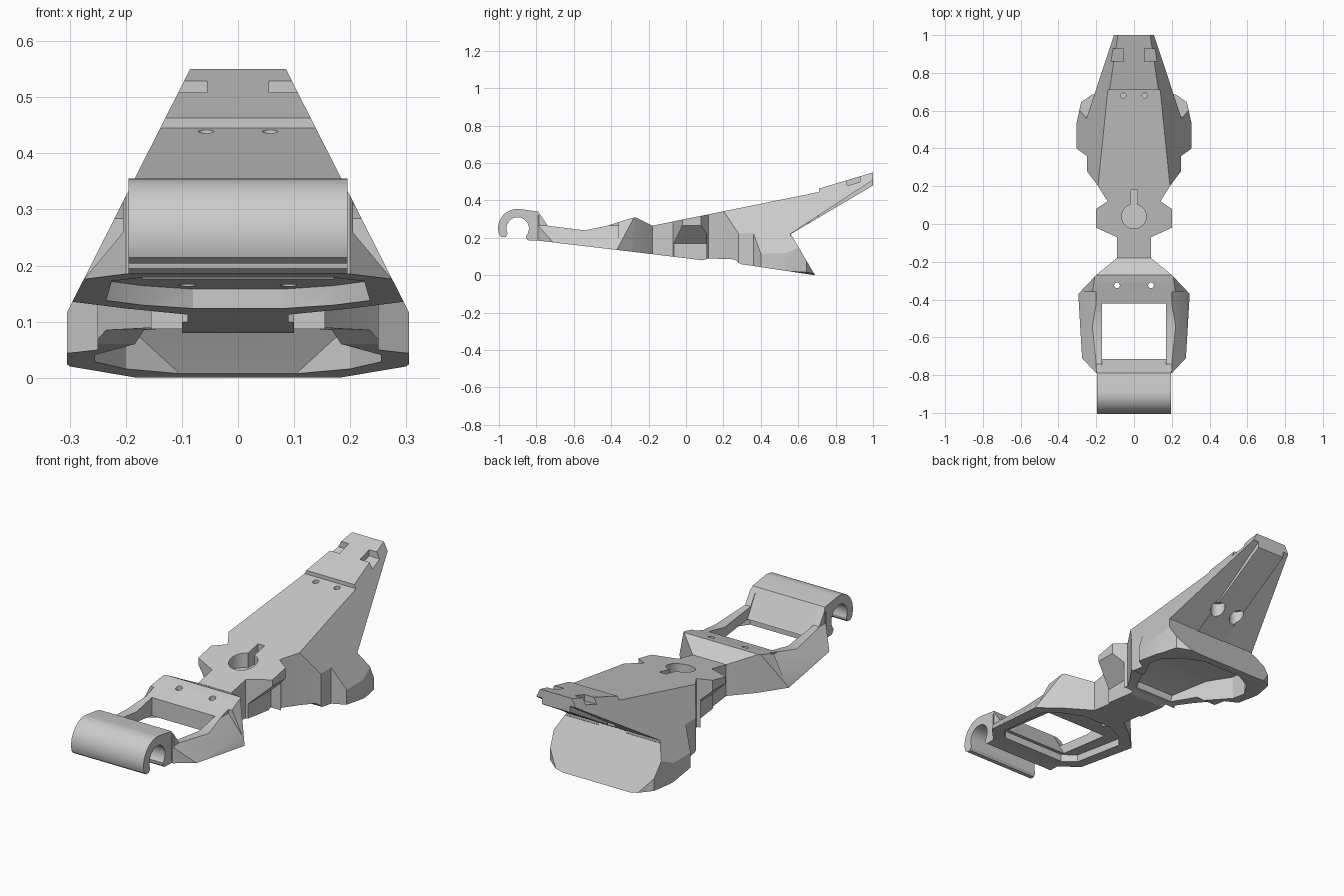
import bpy, bmesh, math
from mathutils import Vector

cube = bpy.data.objects.get("Cube")
if cube:
    bpy.data.objects.remove(cube, do_unlink=True)

grey = bpy.data.materials.new("light_grey")
grey.use_nodes = True
grey.diffuse_color = (0.6, 0.6, 0.6, 1)
grey.node_tree.nodes["Principled BSDF"].inputs["Base Color"].default_value = (0.6, 0.6, 0.6, 1)


def prism(name, pts, axis, lo, hi, slope=0.0):
    """Extrude a 2D outline along an axis; slope shears z along y."""
    place = {"x": lambda a, b, t: (t, a, b),
             "y": lambda a, b, t: (a, t, b),
             "z": lambda a, b, t: (a, b, t + slope * b)}[axis]
    bm = bmesh.new()
    ends = [[bm.verts.new(place(a, b, t)) for a, b in pts] for t in (lo, hi)]
    bm.faces.new(ends[0])
    bm.faces.new(ends[1][::-1])
    n = len(pts)
    for i in range(n):
        j = (i + 1) % n
        bm.faces.new((ends[0][i], ends[1][i], ends[1][j], ends[0][j]))
    bmesh.ops.recalc_face_normals(bm, faces=bm.faces)
    mesh = bpy.data.meshes.new(name)
    bm.to_mesh(mesh)
    bm.free()
    mesh.materials.append(grey)
    obj = bpy.data.objects.new(name, mesh)
    bpy.context.collection.objects.link(obj)
    return obj


def arc(cx, cy, r, start, end, steps):
    angles = [math.radians(start + (end - start) * i / steps) for i in range(steps + 1)]
    return [(cx + r * math.cos(a), cy + r * math.sin(a)) for a in angles]


def circle(cx, cy, r, steps=20):
    return arc(cx, cy, r, 0, 360, steps)[:-1]


def box(x0, x1, y0, y1):
    return [(x0, y0), (x1, y0), (x1, y1), (x0, y1)]


def mirrored(half):
    return half + [(-x, y) for x, y in reversed(half)]


def combine(target, tool, operation):
    """Apply one boolean and drop the tool."""
    mod = target.modifiers.new("cut", "BOOLEAN")
    mod.operation, mod.solver, mod.object = operation, "EXACT", tool
    dg = bpy.context.evaluated_depsgraph_get()
    dg.update()
    result = bpy.data.meshes.new_from_object(target.evaluated_get(dg))
    target.modifiers.clear()
    target.data = result
    bpy.data.objects.remove(tool, do_unlink=True)


def cut(*args, **kw):
    combine(body, prism("cutter", *args, **kw), "DIFFERENCE")


# Body: side profile trimmed by the cross-section and the plan outline
side = [(-.79, .185), (-.79, .34), (-.74, .265), (-.54, .24), (-.42, .265),
        (-.31, .30), (-.27, .31), (-.18, .265), (.71, .445), (.71, .463),
        (1, .55), (1, .48), (.56, .22), (.69, 0), (.29, .06), (.26, .085),
        (.12, .09), (.09, .08), (-.3, .127)]
section = mirrored([(.085, .55), (.305, .115), (.305, .02), (.18, -.001)])
section = [(x, z + .001) for x, z in section]
plan = mirrored([(.2, -.79), (.275, -.71), (.295, -.37), (.2, -.27), (.09, -.18),
                 (.09, -.07), (.2, -.02), (.2, .08), (.14, .12), (.19, .2),
                 (.25, .28), (.25, .36), (.305, .4), (.305, .53), (.28, .645),
                 (.215, .69), (.215, 1.1)])
body = prism("body", side, "x", -.4, .4)
combine(body, prism("section_trim", section, "y", -1.2, 1.2), "INTERSECT")
combine(body, prism("plan_trim", plan, "z", -.2, .8), "INTERSECT")

# Front frame: window with a sloped front wall, and a recess underneath
cut([(-.42, .6), (-.42, 0), (-.69, 0), (-.69, .17), (-.79, .34), (-.79, .6)], "x", -.17, .17)
cut(mirrored([(.17, -.735), (.225, -.68), (.235, -.39), (.17, -.32), (.08, -.27)]),
    "z", -.1, .125, slope=-.122)

# Foot: hollow underside with a sloping back wall
hollow = prism("hollow", [(.1, -.1), (.69, -.1), (.64, .01), (.55, .15), (.3, .16), (.15, .12)],
               "x", -.4, .4)
combine(hollow, prism("hollow_trim", mirrored([(.07, .08), (.2, .32), (.255, .42), (.255, .5),
                                               (.2, .585), (.09, .65)]), "z", -.2, .4), "INTERSECT")
combine(body, hollow, "DIFFERENCE")

for s in (-1, 1):
    # Sloped outer sides of the front rails
    cut([(s * .2, .265), (s * .3, .145), (s * .45, .145), (s * .45, .5), (s * .2, .5)], "y", -.785, -.36)
    # Undercut below the side wings
    cut([(s * .21, .275), (s * .1, .17), (s * .1, -.2), (s * .5, -.2), (s * .5, .275)], "y", -.1, .11)
    # Stepped edges under the tail
    cut([(.56, .21), (.56, .222), (1.1, .575), (1.1, .4)], "x", *sorted((s * .075, s * .4)))
    # Notches on top of the tail
    cut(box(s * .055, s * .2, .86, .93), "z", .22, .4, slope=.3)
    # Screw holes, with wide seats below the tail
    cut(circle(s * .09, -.325, .015), "z", 0, .5)
    cut(circle(s * .057, .68, .014), "z", .26, .6)
    cut(circle(s * .057, .68, .034), "z", .25, .34)

# Keyhole pocket in the deck
keyhole = [(.018, .18), (-.018, .18)] + arc(0, .04, .065, 106, 434, 28)
cut(keyhole, "z", .25, .6)

# Front hook: open ring joined to the frame
hook_side = ([(-.79, .185), (-.79, .34)] + arc(-.9, .25, .105, 85, 200, 18)
             + [(-.985, .204), (-.965, .204), (-.956, .215)]
             + arc(-.9, .25, .06, 205, -42, 24)
             + [(-.853, .195), (-.842, .186), (-.825, .186)])
hook = prism("front_hook", hook_side, "x", -.195, .195)

for obj in (body, hook):
    bpy.ops.object.select_all(action="DESELECT")
    obj.select_set(True)
    bpy.context.view_layer.objects.active = obj
    bpy.ops.object.shade_smooth_by_angle(angle=math.radians(22))
